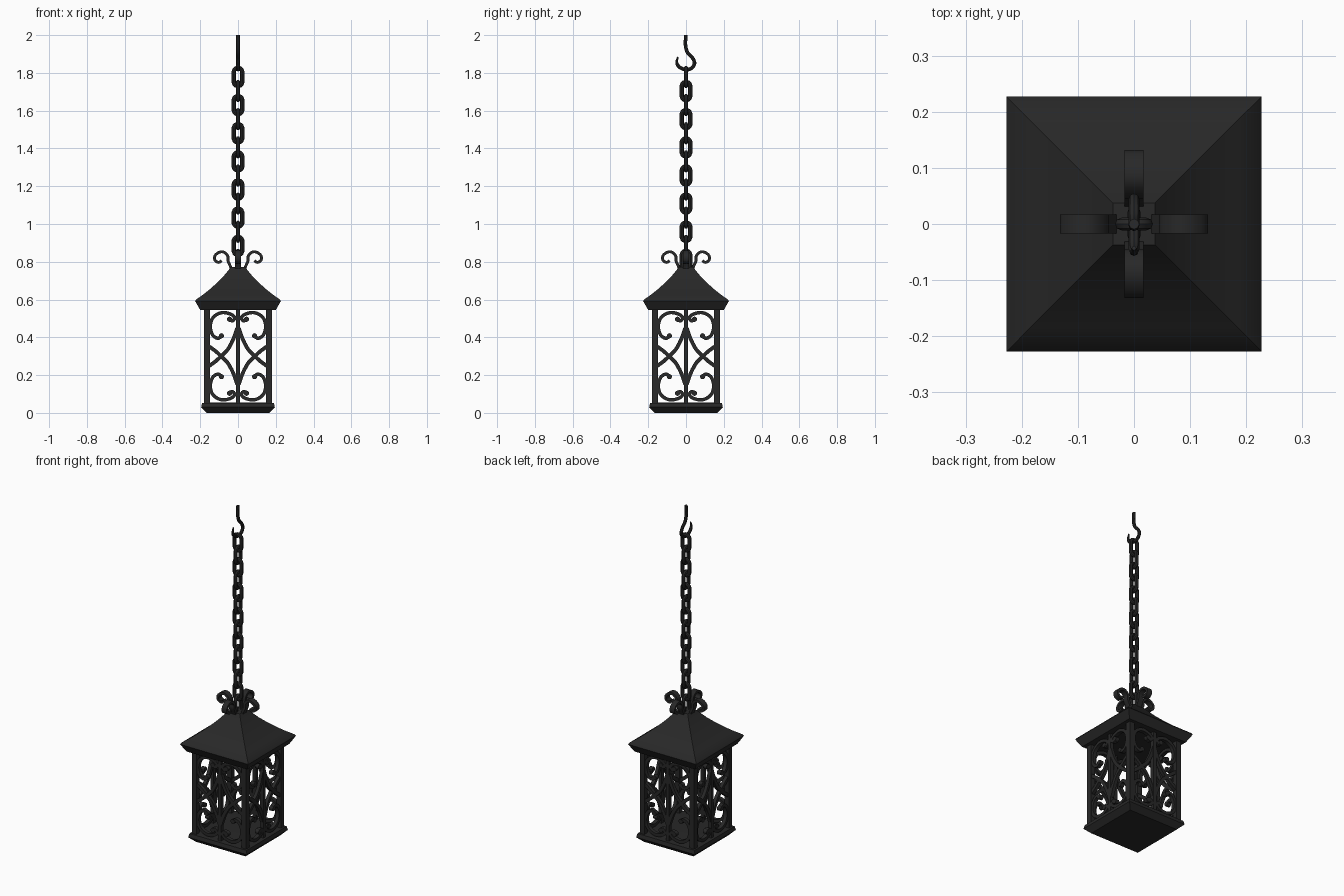
import bpy, bmesh, math
from mathutils import Vector, Matrix

if "Cube" in bpy.data.objects:
    bpy.data.objects.remove(bpy.data.objects["Cube"])

iron = bpy.data.materials.new("black iron")
iron.diffuse_color = (0.021, 0.021, 0.021, 1)
iron.use_nodes = True
iron.node_tree.nodes["Principled BSDF"].inputs["Base Color"].default_value = iron.diffuse_color


def finish(name, bm, smooth=False):
    bmesh.ops.recalc_face_normals(bm, faces=bm.faces)
    me = bpy.data.meshes.new(name)
    bm.to_mesh(me)
    bm.free()
    me.materials.append(iron)
    ob = bpy.data.objects.new(name, me)
    bpy.context.collection.objects.link(ob)
    if smooth:
        bpy.ops.object.select_all(action='DESELECT')
        ob.select_set(True)
        bpy.context.view_layer.objects.active = ob
        bpy.ops.object.shade_smooth_by_angle(angle=math.radians(40))
    return ob


def spline(pts, n=5):
    """Catmull-Rom curve through the points"""
    p = [Vector(q) for q in pts]
    p = [2 * p[0] - p[1]] + p + [2 * p[-1] - p[-2]]
    out = []
    for i in range(1, len(p) - 2):
        a, b, c, d = p[i - 1:i + 3]
        for k in range(n):
            t = k / n
            out.append(0.5 * (2 * b + (c - a) * t + (2 * a - 5 * b + 4 * c - d) * t * t
                              + (3 * b - a - 3 * c + d) * t ** 3))
    return out + [p[-2]]


def sweep(bm, rings, closed=False):
    vs = [[bm.verts.new(c) for c in r] for r in rings]
    m = len(vs[0])
    pairs = list(zip(vs, vs[1:])) + ([(vs[-1], vs[0])] if closed else [])
    for a, b in pairs:
        for j in range(m):
            bm.faces.new((a[j], a[(j + 1) % m], b[(j + 1) % m], b[j]))
    if not closed:
        bm.faces.new(vs[0])
        bm.faces.new(vs[-1])


def tangent(p, i, closed=False):
    n = len(p)
    a, b = (p[i - 1], p[(i + 1) % n]) if closed else (p[max(i - 1, 0)], p[min(i + 1, n - 1)])
    return (b - a).normalized()


def ribbon(bm, pts, thick, depth, y=0, sx=1, sz=1, z0=0):
    """Flat bar following an (x, z) path"""
    p = spline(pts)
    rings = []
    for i, q in enumerate(p):
        t = tangent(p, i)
        nrm = Vector((-t.y, t.x)) * thick / 2
        rings.append([(sx * (q + s * nrm).x, y + d * depth / 2, z0 + sz * (q + s * nrm).y)
                      for s, d in ((-1, -1), (1, -1), (1, 1), (-1, 1))])
    sweep(bm, rings)


def tube(bm, p, radii, mat, closed=False, sides=8):
    """Round wire following a path in the local xz plane"""
    rings = []
    for i, q in enumerate(p):
        t = tangent(p, i, closed)
        nrm = Vector((-t.y, t.x))
        ring = []
        for k in range(sides):
            a = 2 * math.pi * k / sides
            c = q + nrm * radii[i] * math.cos(a)
            ring.append(mat @ Vector((c.x, radii[i] * math.sin(a), c.y)))
        rings.append(ring)
    sweep(bm, rings, closed)


def square_stack(name, profile):
    bm = bmesh.new()
    sweep(bm, [[(-h, -h, z), (h, -h, z), (h, h, z), (-h, h, z)] for h, z in profile])
    return finish(name, bm, True)


def box(bm, cx, cy, z0, z1, w, d):
    bmesh.ops.create_cube(bm, size=1, matrix=Matrix.Translation((cx, cy, (z0 + z1) / 2))
                          @ Matrix.Diagonal((w, d, z1 - z0, 1)))


# Base tray and flared roof
square_stack("base", [(0.165, 0), (0.195, 0.03), (0.19, 0.052), (0.17, 0.054)])
square_stack("roof", [(0.2, 0.545), (0.227, 0.592), (0.222, 0.6), (0.185, 0.626), (0.15, 0.654),
                      (0.115, 0.685), (0.08, 0.72), (0.055, 0.75), (0.037, 0.772)])

# Corner posts
bm = bmesh.new()
for sx in (-1, 1):
    for sy in (-1, 1):
        box(bm, sx * 0.165, sy * 0.165, 0.045, 0.56, 0.031, 0.031)
finish("corner_posts", bm)

# Scrollwork panels, one quadrant mirrored around the panel centre
scroll = [(0.088, 0.108), (0.106, 0.095), (0.134, 0.112), (0.147, 0.16), (0.13, 0.207),
          (0.085, 0.231), (0.037, 0.222), (0.018, 0.203), (0.03, 0.187), (0.045, 0.196)]
brace = [(0.004, 0.15), (0.025, 0.09), (0.055, 0.035), (0.09, 0), (0.12, -0.028), (0.158, -0.055)]
for k, side in enumerate(("front", "right", "back", "left")):
    bm = bmesh.new()
    box(bm, 0, -0.165, 0.045, 0.56, 0.022, 0.022)
    for sx in (-1, 1):
        for sz in (-1, 1):
            ribbon(bm, scroll, 0.018, 0.022, -0.165, sx, sz, 0.3)
            ribbon(bm, brace, 0.02, 0.02, -0.165, sx, sz, 0.3)
            for ex, ez in (scroll[0], scroll[-1]):
                bmesh.ops.create_cone(
                    bm, cap_ends=True, segments=10, radius1=0.014, radius2=0.014, depth=0.024,
                    matrix=Matrix.Translation((sx * ex, -0.165, 0.3 + sz * ez))
                    @ Matrix.Rotation(math.pi / 2, 4, 'X'))
    ob = finish(side + "_scroll_panel", bm, True)
    ob.rotation_euler.z = k * math.pi / 2

# Four curled finials on the roof peak
curl = [(0.03, 0.745), (0.04, 0.775), (0.053, 0.805), (0.054, 0.83), (0.075, 0.851), (0.1, 0.85),
        (0.122, 0.832), (0.122, 0.808), (0.102, 0.797), (0.087, 0.806)]
for k in range(4):
    bm = bmesh.new()
    ribbon(bm, curl, 0.015, 0.033)
    finish("roof_curl_%d" % (k + 1), bm, True).rotation_euler.z = k * math.pi / 2

# Chain of alternating links
R, STRAIGHT, WIRE = 0.023, 0.0255, 0.0112
path = []
for k in range(16):
    a = math.pi * (k + 0.5) / 8
    path.append(Vector((R * math.cos(a), R * math.sin(a) + math.copysign(STRAIGHT, math.sin(a)))))
bm = bmesh.new()
for k in range(14):
    mat = Matrix.Translation((0, 0, 0.81 + 0.0745 * k))
    if k % 2 == 0:
        mat = mat @ Matrix.Rotation(math.pi / 2, 4, 'Z')
    tube(bm, path, [WIRE] * 16, mat, True)
finish("chain", bm, True)

# Ceiling hook, curving in the yz plane
p = spline([(0, 2.0), (-0.003, 1.95), (0.008, 1.908), (0.035, 1.878), (0.045, 1.85), (0.03, 1.825),
            (0, 1.817), (-0.034, 1.83), (-0.049, 1.855), (-0.043, 1.885)])
radii = [0.0095 if i < len(p) - 8 else 0.0095 - 0.0008 * (i - len(p) + 8) for i in range(len(p))]
bm = bmesh.new()
tube(bm, p, radii, Matrix.Rotation(math.pi / 2, 4, 'Z'))
finish("hook", bm, True)
